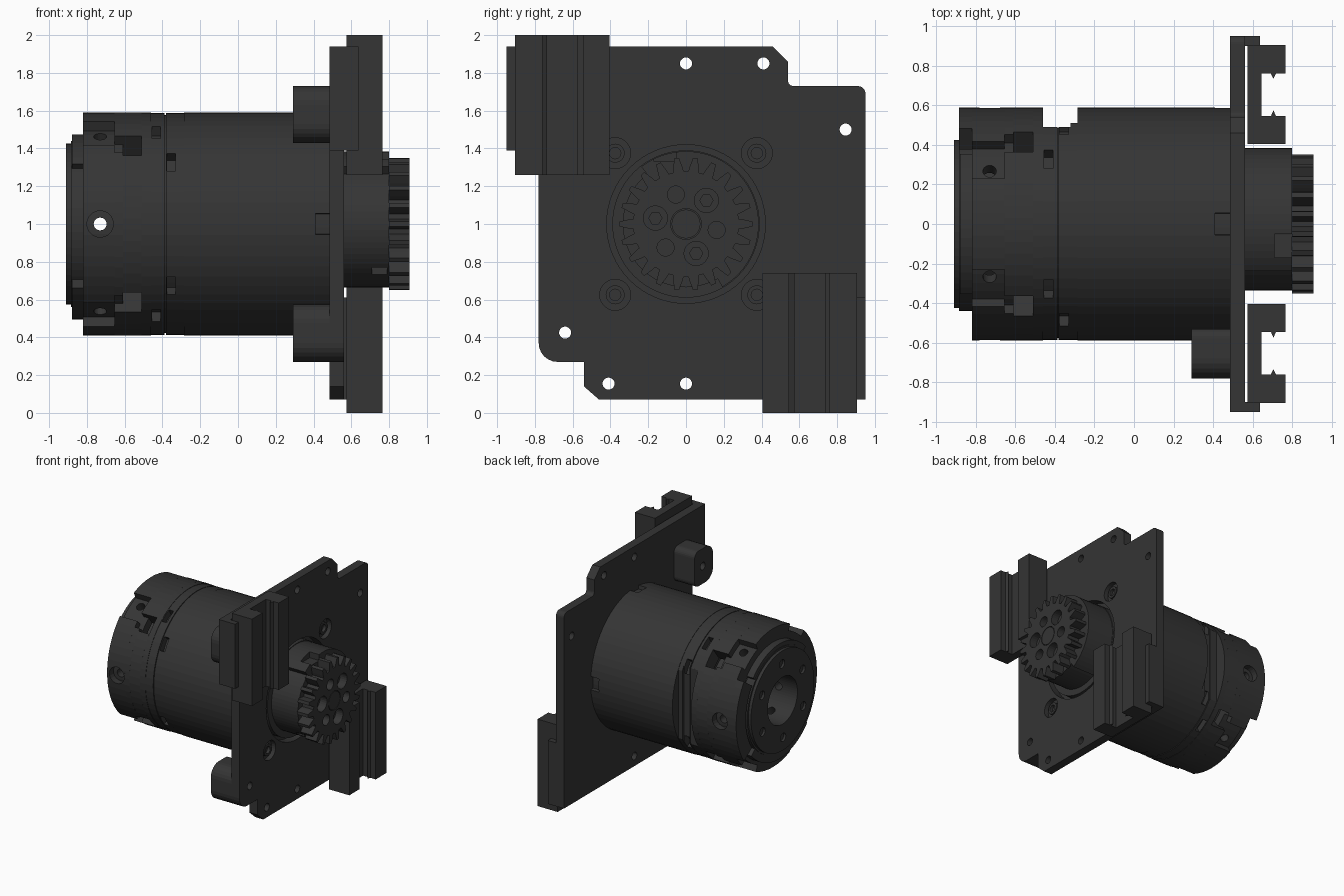
import bpy, bmesh
from math import cos, sin, pi, radians
from mathutils import Vector

if "Cube" in bpy.data.objects:
    bpy.data.objects.remove(bpy.data.objects["Cube"])

dark = bpy.data.materials.new("dark_grey")
dark.diffuse_color = (0.035, 0.035, 0.035, 1)
dark.use_nodes = True
dark.node_tree.nodes["Principled BSDF"].inputs["Base Color"].default_value = dark.diffuse_color
CZ = 1.0  # motor axis runs along x at y=0, z=CZ


def finish(name, bm):
    bmesh.ops.recalc_face_normals(bm, faces=bm.faces)
    me = bpy.data.meshes.new(name)
    bm.to_mesh(me)
    bm.free()
    me.materials.append(dark)
    ob = bpy.data.objects.new(name, me)
    bpy.context.collection.objects.link(ob)
    return ob


def extrude(name, pts, vec):
    """Solid prism from a planar outline."""
    bm = bmesh.new()
    a = [bm.verts.new(p) for p in pts]
    b = [bm.verts.new(Vector(p) + Vector(vec)) for p in pts]
    bm.faces.new(a)
    bm.faces.new(b[::-1])
    for i in range(len(a)):
        j = (i + 1) % len(a)
        bm.faces.new((a[i], a[j], b[j], b[i]))
    return finish(name, bm)


def slab(name, yz, x0, x1):
    return extrude(name, [(x0, y, z) for y, z in yz], (x1 - x0, 0, 0))


def box(name, x0, x1, y0, y1, z0, z1):
    return slab(name, [(y0, z0), (y1, z0), (y1, z1), (y0, z1)], x0, x1)


def rod(name, x0, x1, r, y=0, z=CZ, n=64):
    return slab(name, [(y + r * cos(2 * pi * i / n), z + r * sin(2 * pi * i / n)) for i in range(n)], x0, x1)


def flat_rod(name, x0, x1, r, flat):
    """Disc on the motor axis with a flat at y = flat."""
    pts = [(r * cos(2 * pi * i / 64), CZ + r * sin(2 * pi * i / 64)) for i in range(64)]
    h = (r * r - flat * flat) ** .5
    return slab(name, [(flat, CZ + h)] + [p for p in pts[1:] if p[0] < flat - .001 and p[1] > CZ]
                + [p for p in pts if p[0] < flat - .001 and p[1] <= CZ] + [(flat, CZ - h)], x0, x1)


def radial_rod(x, r, az, r0, r1, n=20):
    d = Vector((0, cos(az), sin(az)))
    t = Vector((0, -sin(az), cos(az)))
    c = Vector((x, 0, CZ)) + d * r0
    pts = [c + Vector((r * cos(2 * pi * i / n), 0, 0)) + t * r * sin(2 * pi * i / n) for i in range(n)]
    return extrude("cutter", pts, d * (r1 - r0))


def ring(name, x0, x1, r0, r1, a0=0, a1=360):
    """Rectangular section swept around the motor axis, full or partial (degrees from +y)."""
    full = a1 - a0 >= 360
    n = max(3, int((a1 - a0) / 5.625))
    bm = bmesh.new()
    rows = []
    for i in range(n if full else n + 1):
        a = radians(a0 + (a1 - a0) * i / n)
        rows.append([bm.verts.new((x, r * cos(a), CZ + r * sin(a)))
                     for x, r in ((x0, r0), (x1, r0), (x1, r1), (x0, r1))])
    for i in range(n):
        p, q = rows[i], rows[(i + 1) % len(rows)]
        for k in range(4):
            bm.faces.new((p[k], p[(k + 1) % 4], q[(k + 1) % 4], q[k]))
    if not full:
        bm.faces.new(rows[0])
        bm.faces.new(rows[-1])
    return finish(name, bm)


def cut(ob, *cutters):
    for c in cutters:
        c.hide_render = True
        m = ob.modifiers.new("cut", 'BOOLEAN')
        m.operation, m.solver, m.object = 'DIFFERENCE', 'EXACT', c
    bpy.context.view_layer.update()
    me = bpy.data.meshes.new_from_object(ob.evaluated_get(bpy.context.evaluated_depsgraph_get()))
    ob.modifiers.clear()
    ob.data = me
    for c in cutters:
        bpy.data.objects.remove(c)


def fillet(cy, cz, r, a0, a1, n=6):
    return [(cy + r * cos(radians(a0 + (a1 - a0) * i / n)), cz + r * sin(radians(a0 + (a1 - a0) * i / n)))
            for i in range(n + 1)]


# Mounting plate
outline = ([(-.95, 1.94), (-.95, 1.39), (-.78, 1.39)] + fillet(-.68, .37, .10, 180, 270)
           + [(-.54, .27), (-.54, .14), (-.46, .07), (.95, .07)] + fillet(.91, 1.69, .04, 0, 90)
           + fillet(.57, 1.76, .03, 270, 180) + [(.54, 1.86), (.46, 1.94)])
plate = slab("mounting_plate", outline, .485, .56)
corners = [(sy * .375, CZ + sz * .375) for sy in (-1, 1) for sz in (-1, 1)]
cuts = [rod("cutter", .4, .7, .032, y, z, 20) for y, z in
        ((0, 1.85), (.41, 1.85), (.845, 1.5), (-.64, .425), (-.41, .155), (0, .155), (-.64, 1.58))]
cuts.append(rod("cutter", .4, .7, .42))
cuts += [rod("cutter", .52, .7, .082, y, z, 28) for y, z in corners]
cut(plate, *cuts)

# Plate screws, standoff posts, rails and the lips that hold them
for y, z in corners:
    cut(rod("plate_screw", .5, .545, .05, y, z, 28), rod("cutter", .515, .6, .03, y, z, 16))
for name, z0, z1, hz in (("lower_post", .27, .575, .425), ("upper_post", 1.43, 1.73, 1.58)):
    yz = (fillet(-.68, z0 + .1, .1, 180, 270) + fillet(-.58, z0 + .05, .05, 270, 360)
          + fillet(-.58, z1 - .05, .05, 0, 90) + fillet(-.68, z1 - .1, .1, 90, 180))
    cut(slab(name, yz, .29, .485), rod("cutter", .2, .6, .032, -.64, hz, 20))
rail = [(.575, .405), (.765, .405), (.765, .545), (.718, .545), (.705, .575), (.692, .545), (.645, .545),
        (.645, .76), (.692, .76), (.705, .735), (.718, .76), (.765, .76), (.765, .905), (.575, .905)]
for name, s, z0, z1, l0, l1 in (("upper", -1, 1.26, 2.0, 1.39, 1.94), ("lower", 1, 0, .74, .07, .61)):
    extrude(name + "_rail", [(x, s * y, z0) for x, y in rail], (0, 0, z1 - z0))
    y0, y1 = sorted((s * .90, s * .95))
    box(name + "_rail_lip", .485, .637, y0, y1, l0, l1)

# Motor body with small notches against the plate
body = rod("motor_body", -.285, .485, .59)
cut(body, *[ring("cutter", .41, .6, .56, .7, a - 5.5, a + 5.5) for a in (0, 90, 180, 270)])

# Slotted middle ring with a cable flat on the +y side
mid_rear = flat_rod("slotted_ring_rear", -.462, -.388, .587, .49)
flat_rod("ring_groove", -.39, -.38, .577, .485)
mid_front = flat_rod("slotted_ring_front", -.382, -.322, .587, .49)
flat_rod("ring_shoulder", -.322, -.285, .587, .51)
for ob, x0, x1, off in ((mid_rear, -.455, -.41, 56), (mid_front, -.376, -.33, 34)):
    cut(ob, *[ring("cutter", x0, x1, .53, .7, a - 5.5, a + 5.5)
              for a in (off, 180 - off, 180 + off, 360 - off)])

# Rear cap shell, stacked along x: base, windowed band, recessed band, screw band
ring("cap_base", -.51, -.46, .46, .59)
cap_inner = ring("cap_inner", -.82, -.61, .46, .535)
for c in (0, 90, 180, 270):
    side = c % 180 == 0
    half = 38
    ring("cap_pillar", -.61, -.51, .46, .59, c - half, c + half)
    half = 40 if side else 38
    ring("cap_pad_front", -.655, -.61, .53, .59, c - half, c + half)
    half = 45 if side else 23
    pad = ring("cap_pad", -.82, -.655, .53, .59, c - half, c + half)
    if side:
        cut(pad, radial_rod(-.73, .07, radians(c), .4, .8))
cut(cap_inner, *[radial_rod(-.73, .034, k * pi / 3, .3, .8) for k in range(6)])
ring("cable_tab", -.885, -.82, .46, .59, -35, 35)

# Hollow rear core and end flange
core = ring("rear_core", -.85, -.45, .2, .365)
cut(core, *[radial_rod(-.73, .034, k * pi / 3, -.6, .6) for k in range(3)])
ring("bearing_flange", -.885, -.81, .2, .44)
ring("flange_arc_top", -.88, -.81, .42, .475, 42, 138)
ring("flange_arc_bottom", -.88, -.81, .42, .505, 222, 318)
end = ring("end_ring", -.91, -.88, .2, .425)
cut(end, *[rod("cutter", -1, -.89, .036, .315 * cos(k * pi / 3 + .5), CZ + .315 * sin(k * pi / 3 + .5), 20)
           for k in range(6)])

# Output neck with partial guard
rod("neck_collar", .48, .55, .39)
neck = rod("output_neck", .48, .80, .335)
guard = ring("neck_guard", .54, .80, .32, .385, -60, 128)
cut(guard, box("cutter", .71, .9, -.17, -.05, 1.33, 1.5))
cut(neck, box("cutter", .71, .79, -.5, -.2, .68, .77))

# Pinion gear
teeth, pts = 22, []
for i in range(teeth):
    for f, r in ((-.34, .28), (-.27, .305), (-.13, .352), (.13, .352), (.27, .305), (.34, .28)):
        a = 2 * pi * (i + f) / teeth
        pts.append((r * cos(a), CZ + r * sin(a)))
gear = slab("pinion_gear", pts, .80, .907)
cuts = [ring("cutter", .897, 1, .076, .081)]
for k in range(6):
    a = radians(-11 + 60 * k)
    y, z = .165 * cos(a), CZ + .165 * sin(a)
    cuts.append(rod("cutter", .84, 1, .064 if k % 2 else .045, y, z, 24))
    if k % 2:
        cuts.append(rod("cutter", .81, 1, .035, y, z, 6))
cut(gear, *cuts)
